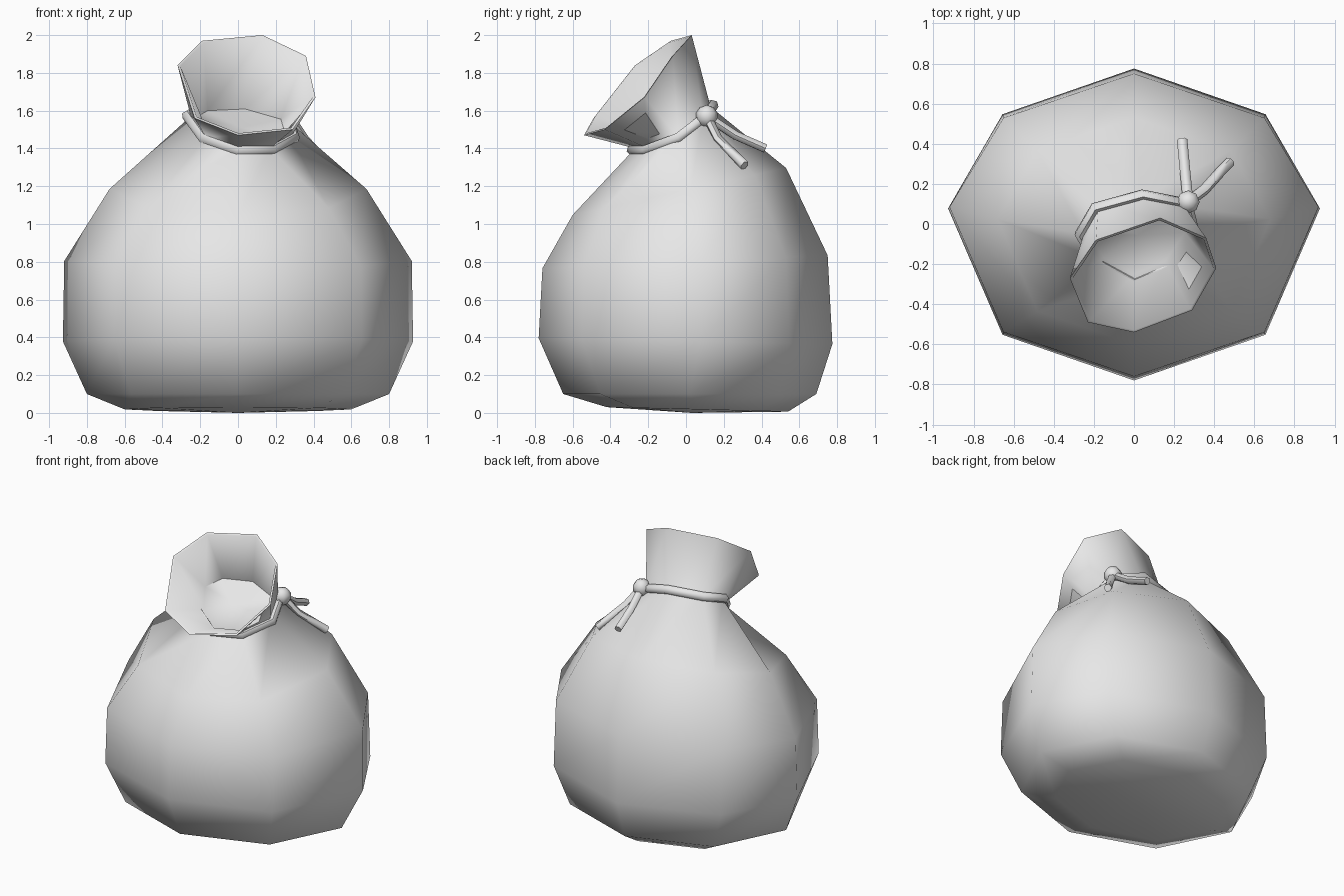
import bpy, bmesh, math
from mathutils import Vector

old = bpy.data.objects.get("Cube")
if old:
    bpy.data.objects.remove(old)

cloth = bpy.data.materials.new("pale_grey")
cloth.use_nodes = True
colour = (0.8, 0.8, 0.8, 1)
cloth.diffuse_color = colour
cloth.node_tree.nodes["Principled BSDF"].inputs["Base Color"].default_value = colour


def oval(z, rx, y_front, y_back, tilt=0.0, side=0.0):
    """Eight-point ring starting at the front, going round through +x."""
    mid, ry = (y_front + y_back) / 2, (y_back - y_front) / 2
    ring = []
    for i in range(8):
        a = math.tau * i / 8
        x, y = rx * math.sin(a), mid - ry * math.cos(a)
        if i in (2, 6):
            y += side
        ring.append(Vector((x, y, z + tilt * y)))
    return ring


def shrink(ring, factor):
    centre = sum(ring, Vector()) / len(ring)
    return [centre + (p - centre) * factor for p in ring]


def finish(obj, angle):
    bpy.ops.object.select_all(action='DESELECT')
    obj.select_set(True)
    bpy.context.view_layer.objects.active = obj
    bpy.ops.object.shade_smooth_by_angle(angle=math.radians(angle))


# Tied neck and flared, forward-leaning mouth
neck = [Vector(p) for p in (
    (0, -.27, 1.40), (.17, -.2, 1.40), (.28, -.04, 1.46), (.25, .09, 1.56),
    (.04, .13, 1.62), (-.18, .07, 1.61), (-.25, -.05, 1.57), (-.17, -.18, 1.46))]
rim = [Vector(p) for p in (
    (0, -.54, 1.47), (.29, -.43, 1.5), (.41, -.22, 1.67), (.36, -.07, 1.89),
    (.13, .03, 2.0), (-.19, -.08, 1.97), (-.32, -.27, 1.84), (-.23, -.49, 1.56))]

# Sack: outer skin from base to rim, then the lining back down to the neck
rings = [
    oval(.02, .6, -.42, .54, -.025),
    oval(.1, .8, -.65, .69),
    oval(.38, .927, -.78, .775, -.02, .08),
    oval(.80, .92, -.76, .75, .045, .09),
    oval(1.18, .68, -.6, .53, .22, .06),
    neck, rim, shrink(rim, .96), shrink(neck, .9)]
bm = bmesh.new()
loops = [[bm.verts.new(p) for p in ring] for ring in rings]
for low, high in zip(loops, loops[1:]):
    for i in range(8):
        j = (i + 1) % 8
        bm.faces.new((low[i], low[j], high[j], high[i]))
base = bm.verts.new((0, .03, 0))
throat = bm.verts.new(sum(rings[-1], Vector()) / 8)
for i in range(8):
    j = (i + 1) % 8
    bm.faces.new((loops[0][j], loops[0][i], base))
    bm.faces.new((loops[-1][i], loops[-1][j], throat))
bmesh.ops.recalc_face_normals(bm, faces=bm.faces)
mesh = bpy.data.meshes.new("sack")
bm.to_mesh(mesh)
bm.free()
mesh.materials.append(cloth)
sack = bpy.data.objects.new("sack", mesh)
bpy.context.collection.objects.link(sack)
finish(sack, 75)


def cord(name, points, radius, closed=False):
    curve = bpy.data.curves.new(name, 'CURVE')
    curve.dimensions = '3D'
    curve.bevel_depth = radius
    curve.bevel_resolution = 1
    curve.use_fill_caps = not closed
    line = curve.splines.new('POLY')
    line.points.add(len(points) - 1)
    for target, p in zip(line.points, points):
        target.co = (*p, 1)
    line.use_cyclic_u = closed
    curve.materials.append(cloth)
    obj = bpy.data.objects.new(name, curve)
    bpy.context.collection.objects.link(obj)
    bpy.ops.object.select_all(action='DESELECT')
    obj.select_set(True)
    bpy.context.view_layer.objects.active = obj
    bpy.ops.object.convert(target='MESH')
    finish(bpy.context.object, 60)


# Cord round the neck with two loose ends
cord("neck_cord", shrink(neck, 1.07), .03, True)
knot_at = (.27, .11, 1.57)
cord("long_cord_end", [knot_at, (.35, .17, 1.45), (.43, .26, 1.36), (.48, .31, 1.31)], .026)
cord("short_cord_end", [knot_at, (.255, .26, 1.47), (.24, .42, 1.40)], .026)

# Knot
bpy.ops.mesh.primitive_uv_sphere_add(segments=8, ring_count=5, radius=.06, location=knot_at)
knot = bpy.context.object
knot.name = "knot"
knot.data.materials.append(cloth)
finish(knot, 60)
